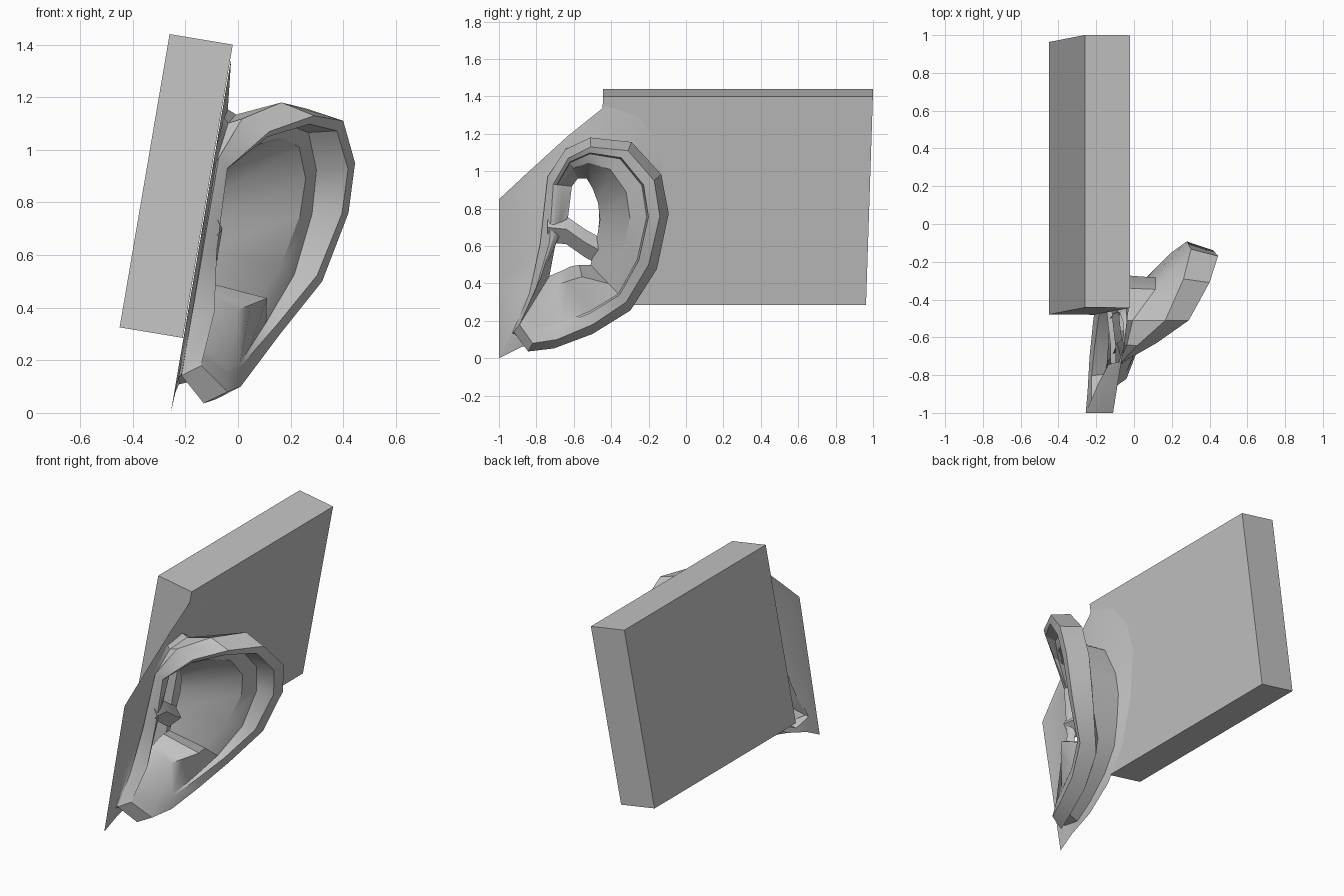
import bpy
import math
from mathutils import Vector

start_cube = bpy.data.objects.get("Cube")
if start_cube:
    bpy.data.objects.remove(start_cube, do_unlink=True)


def make_material(name, colour):
    mat = bpy.data.materials.new(name)
    mat.use_nodes = True
    mat.diffuse_color = colour
    mat.node_tree.nodes["Principled BSDF"].inputs["Base Color"].default_value = colour
    return mat


grey = make_material("plain grey", (0.55, 0.55, 0.55, 1))


def make_object(name, verts, faces, smooth_angle=None):
    mesh = bpy.data.meshes.new(name)
    mesh.from_pydata([tuple(v) for v in verts], [], faces)
    mesh.materials.append(grey)
    obj = bpy.data.objects.new(name, mesh)
    bpy.context.collection.objects.link(obj)
    if smooth_angle:
        bpy.ops.object.select_all(action='DESELECT')
        obj.select_set(True)
        bpy.context.view_layer.objects.active = obj
        bpy.ops.object.shade_smooth_by_angle(angle=math.radians(smooth_angle))
    return obj


def loft(name, loops, closed=True):
    """Join loops of equal length with quads."""
    count = len(loops[0])
    faces = []
    for j in range(len(loops) - 1):
        for i in range(count if closed else count - 1):
            k = (i + 1) % count
            outer, inner = j * count, (j + 1) * count
            faces.append((outer + i, inner + i, inner + k, outer + k))
    return make_object(name, [p for loop in loops for p in loop], faces, 30)


def skin_x(z):
    """The leaning plane of the side of the head."""
    return -0.2586 + 0.1704 * z


def on_skin(y, z, lift=0.003):
    return Vector((skin_x(z) + lift, y, z))


def stand_off(y, z, crest, lean):
    """A point between the skin plane and the depth of the rim crest."""
    base = skin_x(z) + 0.006
    return Vector((base + max(0, crest.x - base) * lean, y, z))


# Mounting slab: a leaning box
profile = [(-0.26, 1.44), (-0.02, 1.40), (-0.21, 0.285), (-0.45, 0.325)]
front = [Vector((x, -0.49 + 0.033 * z, z)) for x, z in profile]
back = [p + Vector((0, 1.443, 0)) for p in front]
sides = [(i, i + 4, (i + 1) % 4 + 4, (i + 1) % 4) for i in range(4)]
make_object("mounting_slab", front + back, [(0, 1, 2, 3), (7, 6, 5, 4)] + sides)

# Ear rim crest, from the front of the helix over the top and round the lobe
rim = [Vector(p) for p in (
    (-0.04, -0.71, 0.93), (0.12, -0.63, 1.07), (0.29, -0.51, 1.13),
    (0.40, -0.31, 1.11), (0.445, -0.17, 0.95), (0.42, -0.14, 0.76),
    (0.32, -0.20, 0.50), (0.16, -0.32, 0.30), (0.07, -0.50, 0.18),
    (0.01, -0.69, 0.10), (-0.04, -0.82, 0.08), (-0.14, -0.89, 0.18),
    (-0.09, -0.80, 0.38), (-0.08, -0.73, 0.62))]

# Edge of the skin patch lying on the head
patch = [on_skin(y, z) for y, z in (
    (-0.85, 0.99), (-0.63, 1.19), (-0.43, 1.35), (-0.25, 1.29), (-0.14, 1.14),
    (-0.12, 0.95), (-0.20, 0.68), (-0.33, 0.42), (-0.50, 0.24), (-0.70, 0.12),
    (-0.88, 0.06), (-1, 0), (-1, 0.4), (-1, 0.85))]

# Edge of the opening at the bottom of the bowl
opening = [on_skin(y, z, 0.04) for y, z in (
    (-0.61, 0.92), (-0.58, 0.96), (-0.53, 0.96), (-0.50, 0.91), (-0.47, 0.83),
    (-0.46, 0.74), (-0.48, 0.62), (-0.51, 0.50), (-0.57, 0.50), (-0.62, 0.49),
    (-0.66, 0.47), (-0.73, 0.44), (-0.70, 0.60), (-0.63, 0.76))]

# How far out the ear root sits, relative to the rim
spread = (1.15, 1.12, 1.05, 0.85, 0.7, 0.64, 0.6, 0.65, 0.75, 0.85, 0.95, 1.1, 1.15, 1.15)

centre = Vector((0, -0.5, 0.65))
root, neck, rim_back, lip, groove, fold = [], [], [], [], [], []
for i, (crest, hole) in enumerate(zip(rim, opening)):
    flat = Vector((0, crest.y, crest.z))
    outward = (flat - centre).normalized()

    # Root on the head, then the neck that lifts the ear away from it
    foot = centre.lerp(flat, spread[i])
    root.append(stand_off(foot.y, foot.z, crest, 0.05))
    foot -= outward * 0.02
    neck.append(stand_off(foot.y, foot.z, crest, 0.4 if spread[i] < 1 else 0.15))

    rear = crest + outward * 0.05
    rear.x = max(skin_x(rear.z) + 0.02, crest.x - 0.09 - max(0, crest.x) * 0.12)
    rim_back.append(rear)

    # Rolled lip with a groove tucked behind it
    curl = crest.lerp(hole, 0.19)
    curl.x = crest.x - max(0, crest.x) * 0.06
    lip.append(curl)
    dip = crest.lerp(hole, 0.22)
    dip.x = crest.x - max(0, crest.x) * 0.33
    groove.append(dip)

    ridge = crest.lerp(hole, 0.5)
    ridge.x = crest.x + (hole.x - crest.x) * 0.36
    if 8 <= i <= 10:                      # thick top of the lobe
        ridge = crest.lerp(hole, 0.8)
        ridge.x = max(crest.x, -0.05) + 0.04
    fold.append(ridge)

loft("ear", [patch, root, neck, rim_back, rim, lip, groove, fold, opening])

# Broad ridge crossing the opening
upper = [(-0.74, 0.77), (-0.64, 0.76), (-0.54, 0.69), (-0.45, 0.64)]
bar = [[on_skin(y, z - drop, lift) for y, z in upper]
       for drop, lift in ((0, 0.03), (0.07, 0.08), (0.15, 0.03))]
loft("bowl_ridge", bar, closed=False)
